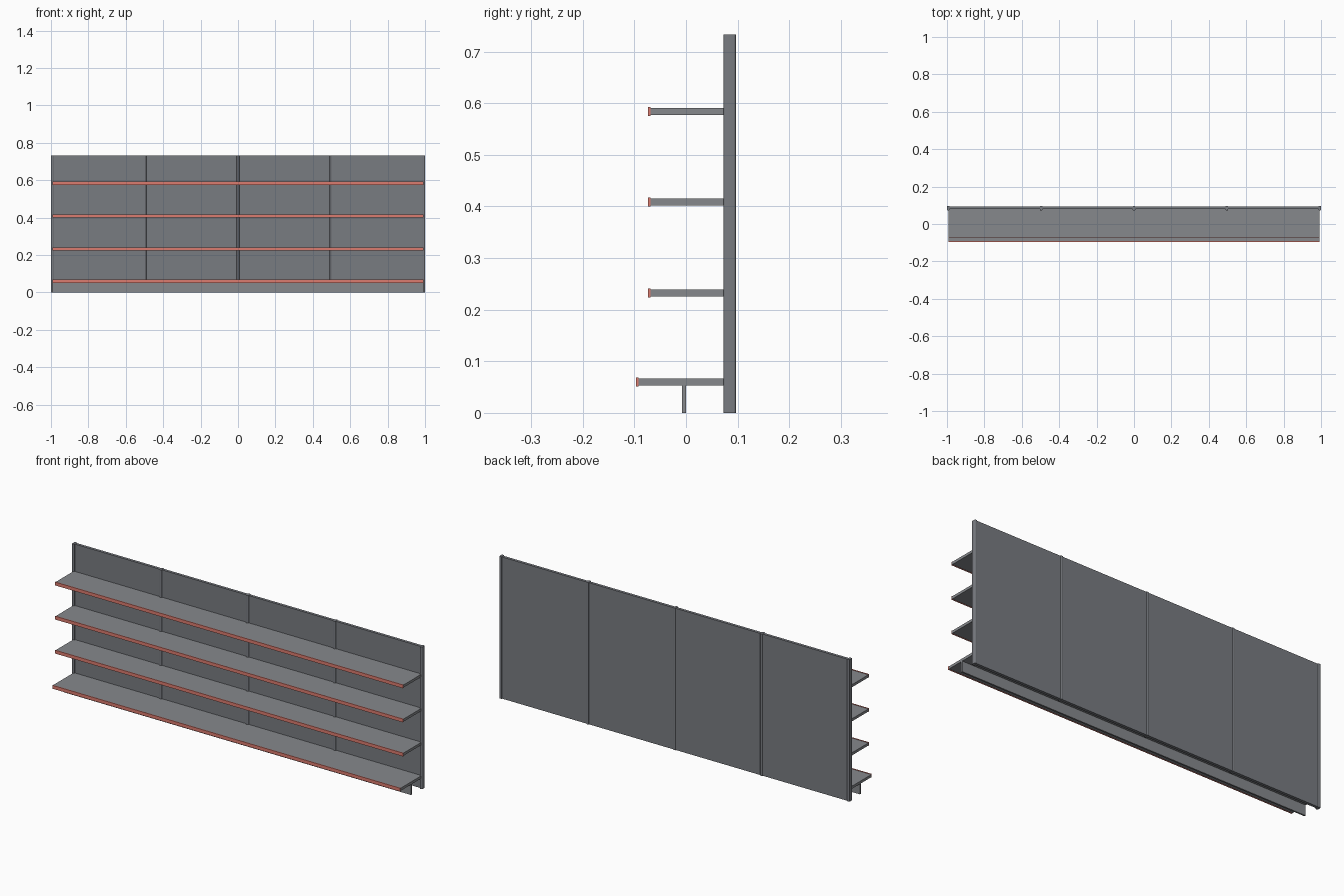
import bpy, bmesh
from math import radians

if "Cube" in bpy.data.objects:
    bpy.data.objects.remove(bpy.data.objects["Cube"])


def material(name, color):
    mat = bpy.data.materials.new(name)
    mat.diffuse_color = (*color, 1)
    mat.use_nodes = True
    mat.node_tree.nodes["Principled BSDF"].inputs["Base Color"].default_value = mat.diffuse_color
    return mat


red = material("red_trim", (0.72, 0.2, 0.16))
steel = material("shelf_steel", (0.24, 0.25, 0.265))
dark = material("frame_steel", (0.19, 0.2, 0.22))


def box(name, x, y, z, mat, rounding=0.0):
    """Box from (min, max) ranges; rounding softens the upright edges only."""
    bm = bmesh.new()
    bmesh.ops.create_cube(bm, size=1)
    for v in bm.verts:
        v.co = [r[0] if c < 0 else r[1] for c, r in zip(v.co, (x, y, z))]
    if rounding:
        upright = [e for e in bm.edges
                   if abs(e.verts[0].co.z - e.verts[1].co.z) > 0.01]
        bmesh.ops.bevel(bm, geom=upright, offset=rounding, segments=4,
                        profile=0.5, affect='EDGES')
    mesh = bpy.data.meshes.new(name)
    bm.to_mesh(mesh)
    bm.free()
    mesh.materials.append(mat)
    obj = bpy.data.objects.new(name, mesh)
    bpy.context.collection.objects.link(obj)
    if rounding:
        bpy.ops.object.select_all(action='DESELECT')
        obj.select_set(True)
        bpy.context.view_layer.objects.active = obj
        bpy.ops.object.shade_smooth_by_angle(angle=radians(35))
    return obj


HEIGHT = 0.733
HALF = 0.993          # centre line of the end posts
POST = 0.007          # half width of a post
BAY = HALF / 2
SPAN = (-HALF, HALF)

# Upright posts with rounded corners
for i in range(5):
    cx = -HALF + i * BAY
    box(f"post_{i + 1}", (cx - POST, cx + POST), (0.073, 0.0965), (0, HEIGHT),
        dark, rounding=0.004)

# Back panels between the posts
for i in range(4):
    x0 = -HALF + i * BAY
    box(f"back_panel_{i + 1}", (x0 + 0.004, x0 + BAY - 0.004),
        (0.079, 0.0935), (0.001, HEIGHT - 0.001), dark)

# Shelves with red front rails; the base shelf is deeper
shelves = [(-0.092, 0.0535), (-0.069, 0.2258), (-0.069, 0.4015), (-0.069, 0.5775)]
for i, (front, z) in enumerate(shelves):
    box(f"shelf_{i + 1}", SPAN, (front, 0.08), (z, z + 0.0135), steel)
    box(f"front_rail_{i + 1}", SPAN, (front - 0.0045, front),
        (z - 0.002, z + 0.0155), red)

# Kick plate under the base shelf
box("kick_plate", SPAN, (-0.008, 0.0), (0, 0.055), steel)
